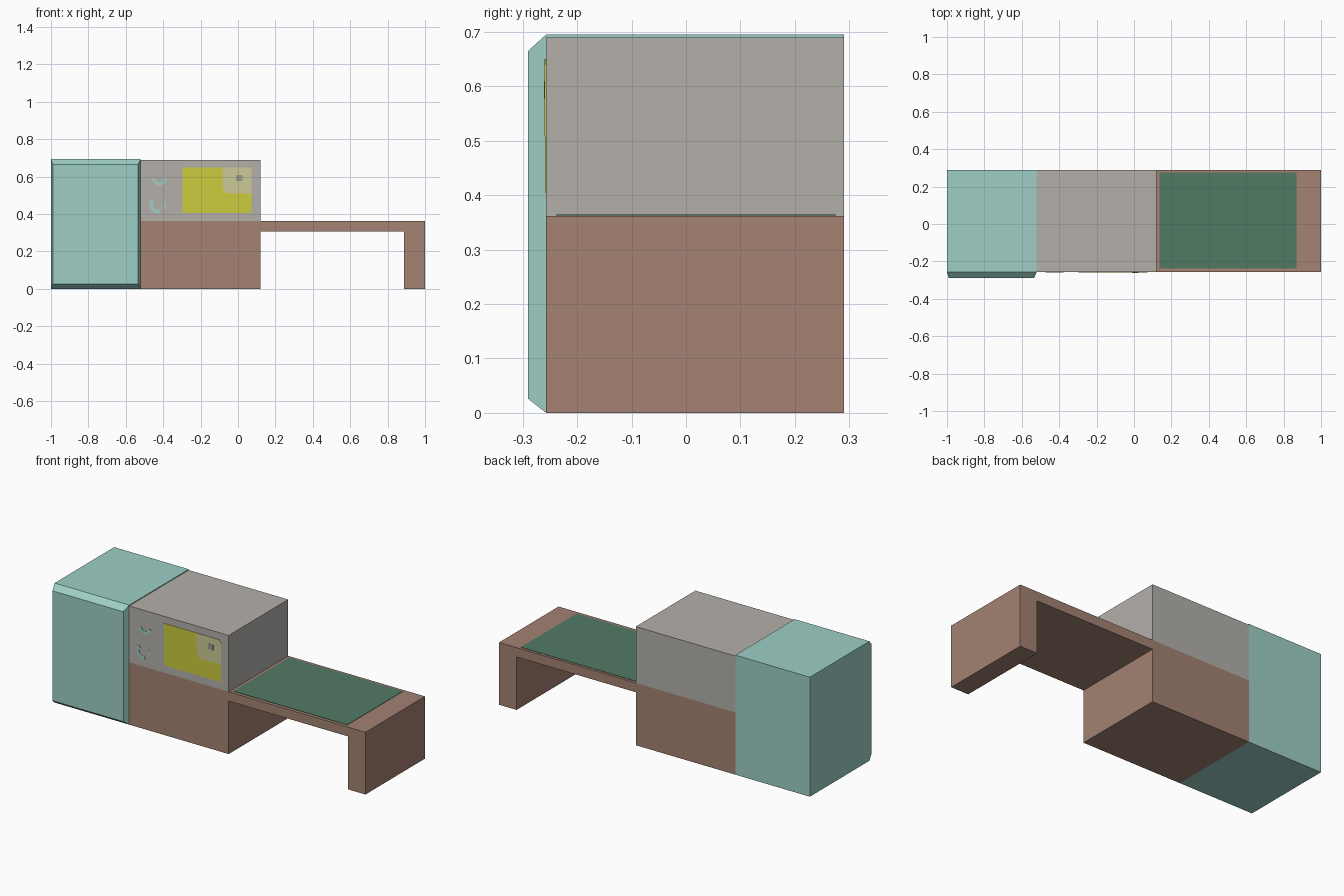
import bpy, bmesh, math

if "Cube" in bpy.data.objects:
    bpy.data.objects.remove(bpy.data.objects["Cube"])

FRONT, BACK = -0.257, 0.29


def material(name, rgb):
    lin = [c / 255 / 12.92 if c < 10 else ((c / 255 + 0.055) / 1.055) ** 2.4 for c in rgb]
    m = bpy.data.materials.new(name)
    m.diffuse_color = (*lin, 1)
    m.use_nodes = True
    m.node_tree.nodes["Principled BSDF"].inputs["Base Color"].default_value = m.diffuse_color
    return m


teal = material("teal", (157, 207, 197))
brown = material("brown", (163, 130, 114))
grey = material("warm_grey", (180, 176, 171))
yellow = material("yellow", (204, 204, 62))
green = material("mat_green", (82, 122, 100))
pale = material("pale_khaki", (204, 202, 150))
dark = material("dot_grey", (158, 155, 140))


def finish(name, bm, mat):
    bmesh.ops.recalc_face_normals(bm, faces=bm.faces)
    me = bpy.data.meshes.new(name)
    bm.to_mesh(me)
    bm.free()
    me.materials.append(mat)
    ob = bpy.data.objects.new(name, me)
    bpy.context.collection.objects.link(ob)
    return ob


def prism(name, profile, y0, y1, mat, skip=()):
    """Extrude an x-z outline along y; skip lists outline edges hidden inside a joint."""
    bm = bmesh.new()
    a = [bm.verts.new((x, y0, z)) for x, z in profile]
    b = [bm.verts.new((x, y1, z)) for x, z in profile]
    bm.faces.new(a)
    bm.faces.new(b[::-1])
    n = len(profile)
    for i in range(n):
        if i not in skip:
            j = (i + 1) % n
            bm.faces.new((a[i], b[i], b[j], a[j]))
    return finish(name, bm, mat)


def plate(name, profile, mat, t):
    """Thin painted plate on the front wall."""
    return prism(name, profile, FRONT - t, FRONT, mat)


def rect(x0, x1, z0, z1):
    return [(x0, z0), (x1, z0), (x1, z1), (x0, z1)]


def arc(cx, cz, rx, rz, a0, a1, n=8):
    angles = [math.radians(a0 + (a1 - a0) * i / n) for i in range(n + 1)]
    return [(cx + rx * math.cos(t), cz + rz * math.sin(t)) for t in angles]


# Desk: drawer base, top slab and end leg in one outline
prism("desk", [(-0.52, 0), (0.12, 0), (0.12, 0.308), (0.887, 0.308), (0.887, 0),
               (1, 0), (1, 0.362), (0.12, 0.362), (-0.52, 0.362)],
      FRONT, BACK, brown, skip=(7, 8))

# Cabinet on top of the base
prism("upper_cabinet", rect(-0.52, 0.12, 0.362, 0.69), FRONT, BACK, grey, skip=(0, 3))

# Tall end cabinet with a tapered front
bm = bmesh.new()
rings = []
for y, outline in ((-0.29, rect(-0.99, -0.535, 0.026, 0.665)),
                   (FRONT, rect(-1, -0.52, 0, 0.695)),
                   (BACK, rect(-1, -0.52, 0, 0.695))):
    rings.append([bm.verts.new((x, y, z)) for x, z in outline])
bm.faces.new(rings[0])
bm.faces.new(rings[2][::-1])
for a, b in zip(rings, rings[1:]):
    for i in range(4):
        j = (i + 1) % 4
        bm.faces.new((a[i], b[i], b[j], a[j]))
finish("tall_cabinet", bm, teal)

# Green mat on the desk top
mat_ob = prism("desk_mat", rect(0.137, 0.87, 0.362, 0.364), -0.238, 0.275, green)

# Yellow sheet, pale rounded note and its dot
plate("yellow_sheet", rect(-0.296, 0.072, 0.406, 0.65), yellow, 0.002)
note = (arc(-0.043, 0.55, 0.041, 0.041, 180, 270, 5)
        + [(0.072, 0.509)] + arc(0.052, 0.63, 0.02, 0.02, 0, 90, 4) + [(-0.084, 0.65)])
plate("pale_note", note, pale, 0.003)
plate("note_dot", rect(-0.01, 0.023, 0.578, 0.61), dark, 0.004)


# Small curved teal marks
def curved_mark(name, cx, cz, a0, a1):
    outer = arc(cx, cz, 0.042, 0.042, a0, a1)
    inner = arc(cx, cz, 0.024, 0.024, a1, a0)
    plate(name, outer + inner, teal, 0.002)


curved_mark("upper_mark", -0.419, 0.595, 190, 350)
curved_mark("lower_mark", -0.431, 0.447, 130, 290)
plate("lower_mark_dash", rect(-0.396, -0.386, 0.43, 0.465), teal, 0.002)
